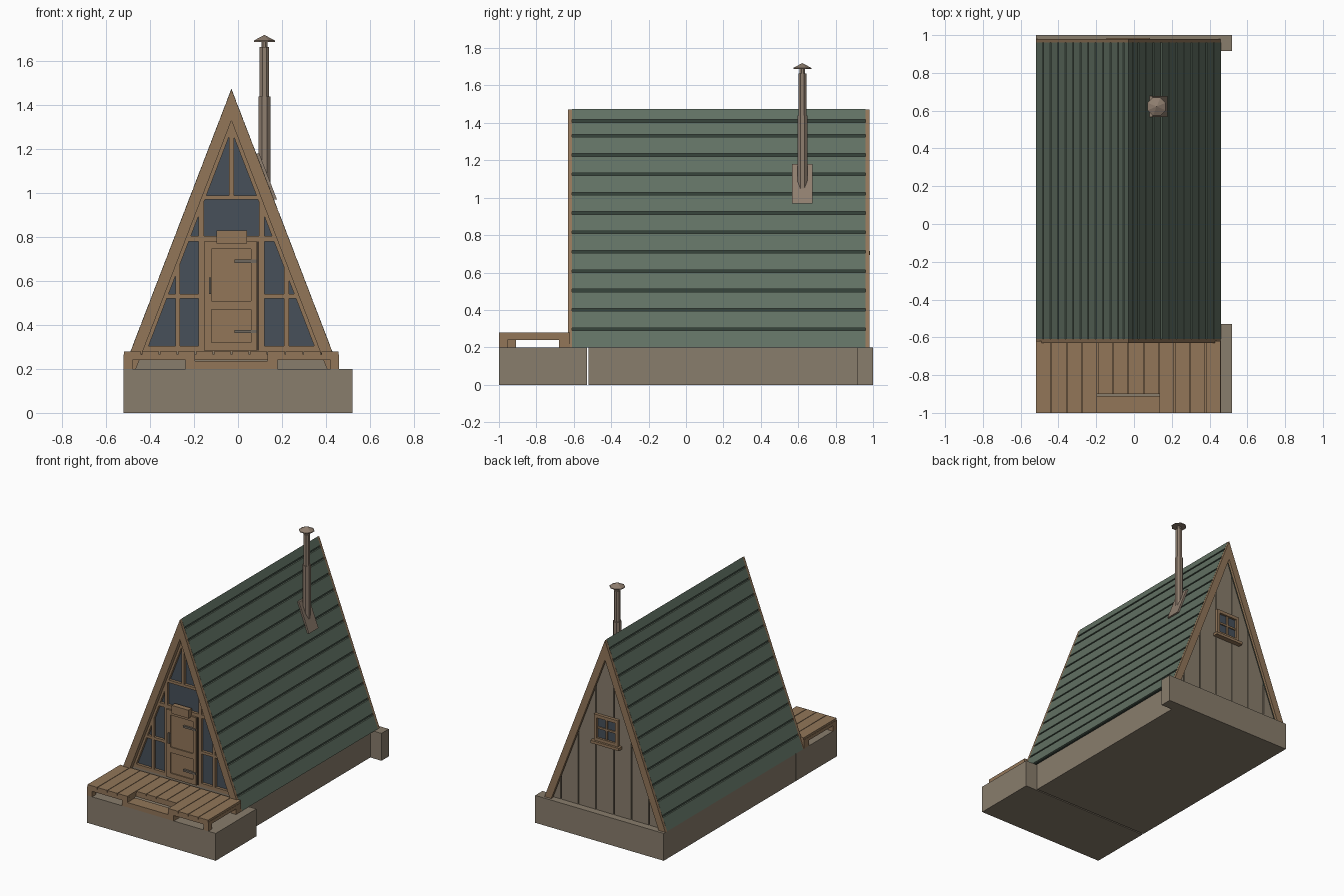
import bpy, bmesh, math

cube = bpy.data.objects.get("Cube")
if cube:
    bpy.data.objects.remove(cube, do_unlink=True)


def material(name, r, g, b):
    lin = [((v / 255 + 0.055) / 1.055) ** 2.4 for v in (r, g, b)] + [1]
    m = bpy.data.materials.new(name)
    m.use_nodes = True
    m.diffuse_color = lin
    m.node_tree.nodes["Principled BSDF"].inputs["Base Color"].default_value = lin
    return m


WOOD = material("warm wood", 146, 118, 89)
GREEN = material("roof green", 97, 113, 99)
DARK_GREEN = material("dark roof seam", 50, 62, 54)
STONE = material("grey brown", 137, 125, 108)
GLASS = material("window glass", 71, 80, 90)
PIPE = material("chimney taupe", 143, 126, 111)
DARK = material("dark gap", 66, 55, 45)
METAL = material("hinge metal", 112, 104, 94)

# Gable outline: centre, ridge height, eave height and slope
C, TOP, BASE, HALF = -0.03, 1.475, 0.2, 0.49
SLOPE = (TOP - BASE) / HALF


def edge(z, drop=0.0, side=1):
    return C + side * (TOP - drop - z) / SLOPE


def slope_z(x, drop):
    return TOP - drop - abs(x - C) * SLOPE


def prism(name, pts, y0, y1, mat):
    """Extrude an x-z outline from y0 to y1."""
    bm = bmesh.new()
    face = bm.faces.new([bm.verts.new((x, y0, z)) for x, z in pts])
    new = bmesh.ops.extrude_face_region(bm, geom=[face])["geom"]
    verts = [v for v in new if isinstance(v, bmesh.types.BMVert)]
    bmesh.ops.translate(bm, verts=verts, vec=(0, y1 - y0, 0))
    bmesh.ops.recalc_face_normals(bm, faces=bm.faces)
    mesh = bpy.data.meshes.new(name)
    bm.to_mesh(mesh)
    bm.free()
    mesh.materials.append(mat)
    ob = bpy.data.objects.new(name, mesh)
    bpy.context.collection.objects.link(ob)
    return ob


def box(name, x0, x1, y0, y1, z0, z1, mat):
    return prism(name, [(x0, z0), (x1, z0), (x1, z1), (x0, z1)], y0, y1, mat)


def chevron(name, d0, d1, z, y0, y1, mat):
    pts = [(edge(z, d0, -1), z), (C, TOP - d0), (edge(z, d0), z),
           (edge(z, d1), z), (C, TOP - d1), (edge(z, d1, -1), z)]
    return prism(name, pts, y0, y1, mat)


def gable(name, drop, z, y0, y1, mat):
    return prism(name, [(edge(z, drop, -1), z), (edge(z, drop), z), (C, TOP - drop)], y0, y1, mat)


def upright(name, x0, x1, z0, drop, y0, y1, mat):
    """Vertical board cut to the roof slope."""
    pts = [(x0, z0), (x1, z0), (x1, slope_z(x1, drop))]
    if x0 < C < x1:
        pts.append((C, TOP - drop))
    return prism(name, pts + [(x0, slope_z(x0, drop))], y0, y1, mat)


def crossbar(name, z0, z1, drop, y0, y1, mat):
    pts = [(edge(z0, drop, -1), z0), (edge(z0, drop), z0),
           (edge(z1, drop), z1), (edge(z1, drop, -1), z1)]
    return prism(name, pts, y0, y1, mat)


# Foundation blocks
box("front_foundation", -0.52, 0.52, -1, -0.53, 0, 0.2, STONE)
box("main_foundation", -0.52, 0.43, -0.52, 1, 0, 0.2, STONE)
box("corner_block", 0.43, 0.52, 0.915, 1, 0, 0.2, STONE)

# Roof: dark under-layer, overlapping green courses, end trim
chevron("roof_underlayer", 0.025, 0.12, BASE, -0.61, 0.96, DARK_GREEN)
GAP = 0.014
seams = [BASE - GAP / 2] + [0.297 + 0.1035 * i for i in range(11)] + [1.41]
for side, label in ((-1, "left"), (1, "right")):
    for low, high in zip(seams, seams[1:]):
        a, b = low + GAP / 2, high - GAP / 2
        prism("roof_course_" + label,
              [(edge(a, 0, side), a), (edge(b, 0, side), b),
               (edge(b, 0.03, side), b), (edge(a, 0.03, side), a)], -0.61, 0.96, GREEN)
chevron("ridge_course", 0, 0.03, seams[-1] + GAP / 2, -0.61, 0.96, GREEN)
chevron("front_barge_board", 0.002, 0.145, BASE, -0.63, -0.61, WOOD)
chevron("back_barge_board", 0.002, 0.145, BASE, 0.96, 0.98, WOOD)
chevron("front_reveal", 0.11, 0.145, BASE, -0.61, -0.56, WOOD)

# Front glazed wall
FY = -0.595
gable("front_glass", 0.13, 0.28, -0.575, -0.56, GLASS)
chevron("front_window_frame", 0.14, 0.19, 0.28, FY, -0.575, WOOD)
crossbar("front_base_wall", BASE, 0.28, 0.14, FY, -0.56, STONE)
for z0, z1 in ((0.28, 0.305), (0.52, 0.54), (0.78, 0.805), (0.97, 0.99)):
    crossbar("front_crossbar", z0, z1, 0.15, FY, -0.575, WOOD)
for x0, x1 in ((-0.285, -0.265), (-0.18, -0.155), (0.095, 0.12), (0.21, 0.232)):
    upright("front_mullion", x0, x1, 0.28, 0.15, FY, -0.575, WOOD)
prism("upper_mullion", [(C - 0.011, 0.98), (C + 0.011, 0.98), (C + 0.011, 1.29), (C - 0.011, 1.29)],
      FY, -0.575, WOOD)

# Door with framed panels, handle, hinges and the board above it
box("door_leaf", -0.155, 0.087, -0.6, -0.575, 0.285, 0.78, WOOD)
box("door_gap", 0.087, 0.095, -0.597, -0.575, 0.285, 0.78, DARK)
for x0, x1 in ((-0.155, -0.12), (0.06, 0.087)):
    box("door_stile", x0, x1, -0.608, -0.6, 0.285, 0.78, WOOD)
for z0, z1 in ((0.285, 0.32), (0.47, 0.51), (0.745, 0.78)):
    box("door_rail", -0.12, 0.06, -0.608, -0.6, z0, z1, WOOD)
box("door_handle", -0.133, -0.122, -0.622, -0.608, 0.54, 0.615, METAL)
for z in (0.37, 0.69):
    box("door_hinge", -0.015, 0.085, -0.614, -0.6, z - 0.007, z + 0.007, METAL)
box("board_over_door", -0.097, 0.04, -0.628, -0.59, 0.77, 0.83, WOOD)

# Deck: planks, framing, legs and lower step
START, WIDTH = -0.52, 0.98 / 12
for i in range(12):
    front = -0.9 if 4 <= i < 8 else -1
    x = START + i * WIDTH
    box("deck_plank", x + 0.002, x + WIDTH - 0.002, front, -0.62, 0.265, 0.28, WOOD)
box("deck_frame", START, 0.46, -0.9, -0.62, 0.24, 0.265, WOOD)
box("deck_frame_left", START, -0.195, -1, -0.9, 0.24, 0.265, WOOD)
box("deck_frame_right", 0.135, 0.46, -1, -0.9, 0.24, 0.265, WOOD)
for x0, x1, back in ((-0.52, -0.48, -0.955), (-0.24, -0.195, -0.91),
                     (0.135, 0.18, -0.91), (0.42, 0.46, -0.955)):
    box("deck_front_leg", x0, x1, -1, back, 0.2, 0.24, WOOD)
    box("deck_back_leg", x0, x1, -0.68, -0.62, 0.2, 0.24, WOOD)
box("deck_step", -0.195, 0.135, -1, -0.91, 0.2, 0.235, WOOD)

# Back wall of vertical boards over dark gaps
gable("back_wall_core", 0.12, BASE, 0.91, 0.935, DARK)
cuts = [-0.08 + 0.1425 * k for k in range(-3, 5)]
for a, b in zip(cuts, cuts[1:]):
    x0 = max(a + 0.004, edge(BASE, 0.125, -1))
    x1 = min(b - 0.004, edge(BASE, 0.125))
    upright("back_wall_board", x0, x1, BASE, 0.125, 0.935, 0.948, STONE)

# Back window with frame, cross bars and sill
WX, WZ = C, 0.81
box("back_window_glass", WX - 0.085, WX + 0.085, 0.945, 0.955, WZ - 0.085, WZ + 0.085, GLASS)
for s in (-1, 1):
    box("back_window_side", WX + s * 0.085 - 0.012, WX + s * 0.085 + 0.012, 0.945, 0.97,
        WZ - 0.097, WZ + 0.097, WOOD)
    box("back_window_rail", WX - 0.097, WX + 0.097, 0.945, 0.97,
        WZ + s * 0.085 - 0.012, WZ + s * 0.085 + 0.012, WOOD)
box("back_window_upright", WX - 0.007, WX + 0.007, 0.945, 0.963, WZ - 0.085, WZ + 0.085, WOOD)
box("back_window_crossbar", WX - 0.085, WX + 0.085, 0.945, 0.963, WZ - 0.007, WZ + 0.007, WOOD)
box("back_window_sill", WX - 0.115, WX + 0.115, 0.945, 0.985, WZ - 0.115, WZ - 0.095, WOOD)

# Chimney pipe, cap and roof flashing
PX, PY = 0.12, 0.622


def tube(name, r0, r1, z0, z1):
    bpy.ops.mesh.primitive_cone_add(vertices=8, radius1=r0, radius2=r1, depth=z1 - z0,
                                    location=(PX, PY, (z0 + z1) / 2),
                                    rotation=(0, 0, math.pi / 8))
    ob = bpy.context.object
    ob.name = name
    ob.data.materials.append(PIPE)


tube("chimney_lower_pipe", 0.029, 0.029, 1.0, 1.44)
tube("chimney_upper_pipe", 0.023, 0.023, 1.44, 1.665)
tube("chimney_neck", 0.015, 0.015, 1.665, 1.695)
tube("chimney_cap_rim", 0.052, 0.052, 1.688, 1.694)
tube("chimney_cap", 0.052, 0.0, 1.694, 1.72)
prism("chimney_flashing", [(edge(0.97), 0.97), (edge(0.97, -0.035), 0.97),
                           (edge(1.18, -0.035), 1.18), (edge(1.18), 1.18)], 0.567, 0.677, PIPE)
